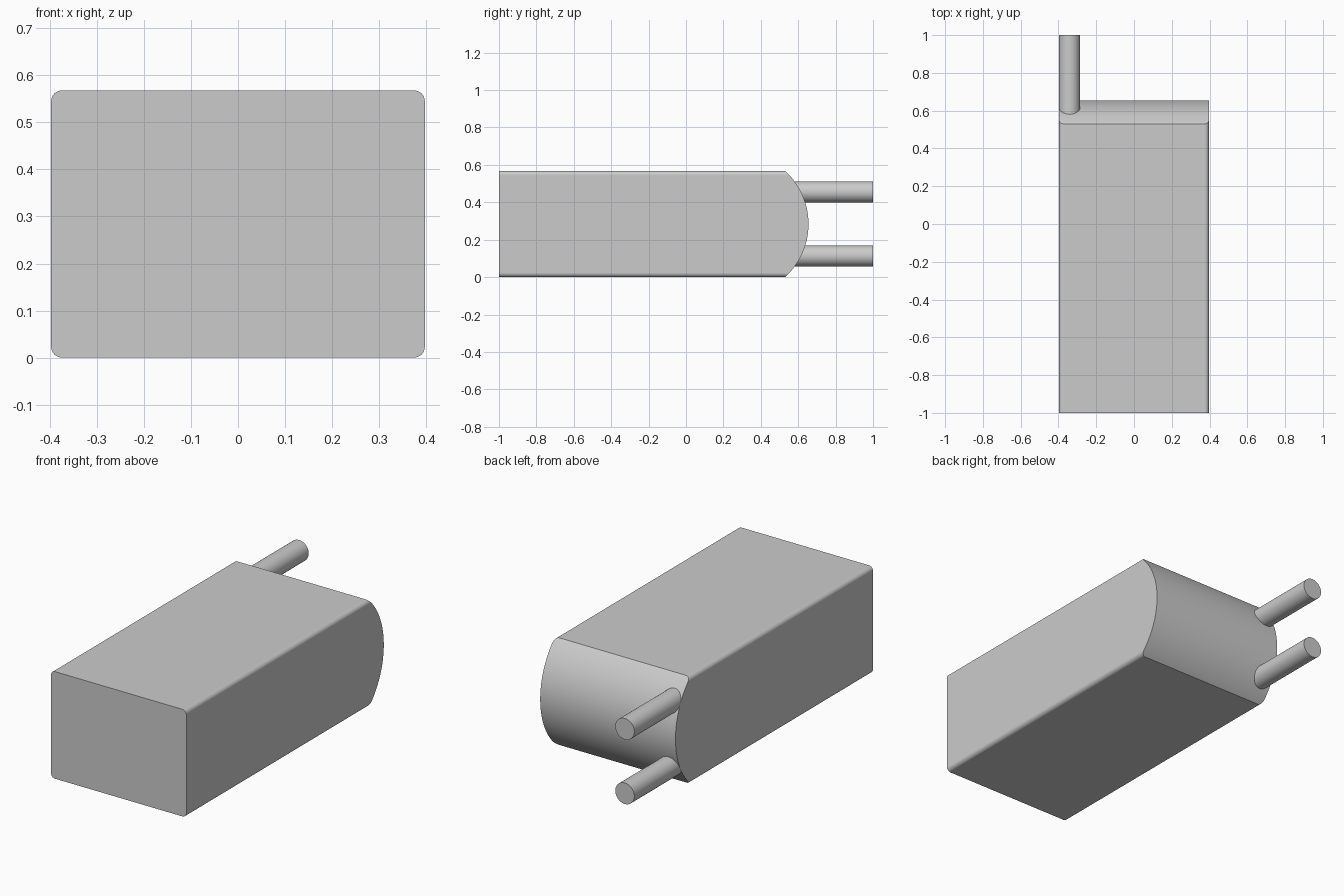
import bpy, bmesh
from math import sin, cos, pi, sqrt, radians
from mathutils import Matrix

if "Cube" in bpy.data.objects:
    bpy.data.objects.remove(bpy.data.objects["Cube"])

HALF_W, HEIGHT, FILLET = 0.397, 0.568, 0.023
FRONT, BACK = -1.0, 1.0
ARC_R, ARC_Y = 0.385, 0.27     # rounded back wall
PIPE_R = 0.056
MID = HEIGHT / 2

grey = bpy.data.materials.new("plain grey")
grey.use_nodes = True
colour = (0.6, 0.6, 0.6, 1)
grey.diffuse_color = colour
grey.node_tree.nodes["Principled BSDF"].inputs["Base Color"].default_value = colour


def finish(name, bm):
    bmesh.ops.recalc_face_normals(bm, faces=bm.faces)
    mesh = bpy.data.meshes.new(name)
    bm.to_mesh(mesh)
    bm.free()
    mesh.materials.append(grey)
    obj = bpy.data.objects.new(name, mesh)
    bpy.context.collection.objects.link(obj)
    bpy.ops.object.select_all(action='DESELECT')
    obj.select_set(True)
    bpy.context.view_layer.objects.active = obj
    bpy.ops.object.shade_smooth_by_angle(angle=radians(30))
    weighted = obj.modifiers.new("flat walls", 'WEIGHTED_NORMAL')
    weighted.keep_sharp = True
    return obj


# Body: horizontal slices, each as wide as the rounded section and as deep as the arc
corner = [(FILLET * (1 - cos(a)), HALF_W - FILLET * (1 - sin(a)))
          for a in (pi / 2 * i / 8 for i in range(9))]
rows = 40
middle = [(FILLET + (HEIGHT - 2 * FILLET) * i / rows, HALF_W) for i in range(1, rows)]
levels = corner + middle + [(HEIGHT - z, w) for z, w in reversed(corner)]

bm = bmesh.new()
slices = []
for z, w in levels:
    back = ARC_Y + sqrt(ARC_R ** 2 - (z - MID) ** 2)
    slices.append([bm.verts.new((x, y, z)) for x, y in
                   ((-w, FRONT), (w, FRONT), (w, back), (-w, back))])
for low, high in zip(slices, slices[1:]):
    for i in range(4):
        j = (i + 1) % 4
        bm.faces.new((low[i], low[j], high[j], high[i]))
bm.faces.new(slices[0])
bm.faces.new(slices[-1])
# Merge the flat front and side strips into single faces
bmesh.ops.dissolve_limit(bm, angle_limit=radians(0.2), verts=bm.verts, edges=bm.edges)
finish("body", bm)

# Two pipes, one above the other, flush with the right side
PIPE_START = 0.5
for name, side in (("lower_pipe", -1), ("upper_pipe", 1)):
    bm = bmesh.new()
    place = (Matrix.Translation((PIPE_R - HALF_W, (PIPE_START + BACK) / 2, MID + side * 0.171))
             @ Matrix.Rotation(pi / 2, 4, 'X'))
    bmesh.ops.create_cone(bm, cap_ends=True, segments=48, radius1=PIPE_R, radius2=PIPE_R,
                          depth=BACK - PIPE_START, matrix=place)
    finish(name, bm)
